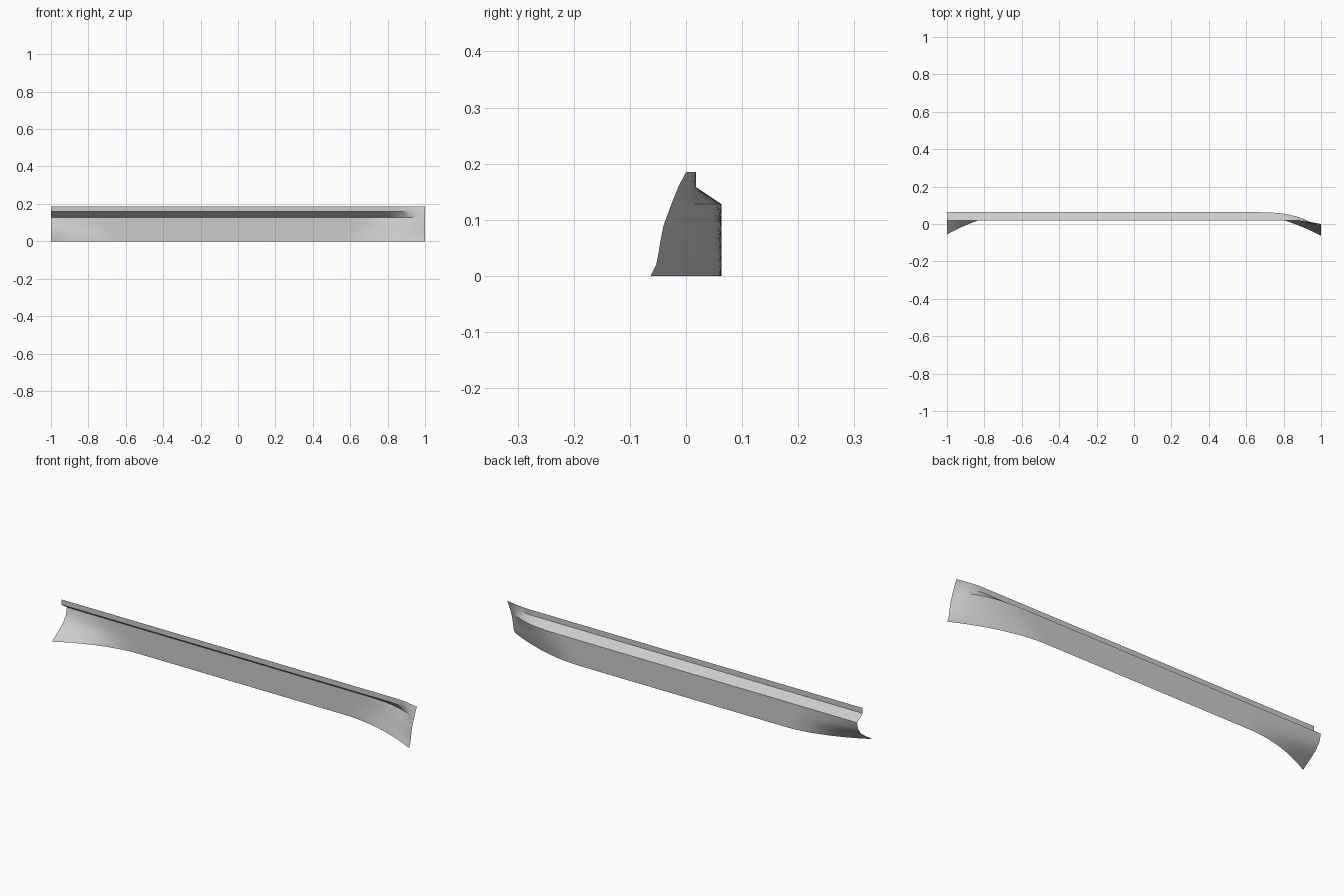
import bpy
import bmesh

cube = bpy.data.objects.get("Cube")
if cube:
    bpy.data.objects.remove(cube, do_unlink=True)

paint = bpy.data.materials.new("plain grey")
paint.use_nodes = True
grey = (0.6, 0.6, 0.6, 1)
paint.diffuse_color = grey
paint.node_tree.nodes["Principled BSDF"].inputs["Base Color"].default_value = grey

# Each row: height, depth in the middle, depth at the right end (-x),
# depth at the left end (+x), where the left flare starts, its curve power
ROWS = [
    (0.185, 0.018, 0.018, 0.000, 0.88, 1.3),
    (0.158, 0.018, 0.018, -0.014, 0.85, 1.8),
    (0.128, 0.063, 0.063, -0.026, 0.62, 3.2),
    (0.090, 0.063, 0.054, -0.040, 0.60, 2.6),
    (0.060, 0.063, 0.030, -0.046, 0.58, 2.3),
    (0.040, 0.063, 0.003, -0.049, 0.57, 2.1),
    (0.020, 0.063, -0.027, -0.053, 0.56, 1.9),
    (0.000, 0.063, -0.056, -0.063, 0.55, 1.85),
]


def flare(distance, start, power):
    return max(0, (distance - start) / (1 - start)) ** power


def depth(x, row):
    z, middle, right, left, start, power = row
    if x < 0:
        return middle + (right - middle) * flare(-x, 0.6, 1.85)
    return middle + (left - middle) * flare(x, start, power)


# Stations: dense at both flared ends, one straight run between
steps = 20
end = [0.55 + 0.45 * i / steps for i in range(steps + 1)]
stations = [-x for x in reversed(end)] + [0] + end

# Open sheet: flange, sloping ledge and side panel
bm = bmesh.new()
grid = [[bm.verts.new((x, depth(x, r), r[0])) for r in ROWS] for x in stations]
for a, b in zip(grid, grid[1:]):
    for j in range(len(ROWS) - 1):
        bm.faces.new((a[j], a[j + 1], b[j + 1], b[j]))
bmesh.ops.recalc_face_normals(bm, faces=bm.faces)
if sum(f.normal.y * f.calc_area() for f in bm.faces) < 0:
    bmesh.ops.reverse_faces(bm, faces=bm.faces)

mesh = bpy.data.meshes.new("side_sill")
bm.to_mesh(mesh)
bm.free()
mesh.materials.append(paint)
sill = bpy.data.objects.new("side_sill", mesh)
bpy.context.collection.objects.link(sill)
bpy.context.view_layer.objects.active = sill
sill.select_set(True)
bpy.ops.object.shade_smooth_by_angle(angle=0.5)
